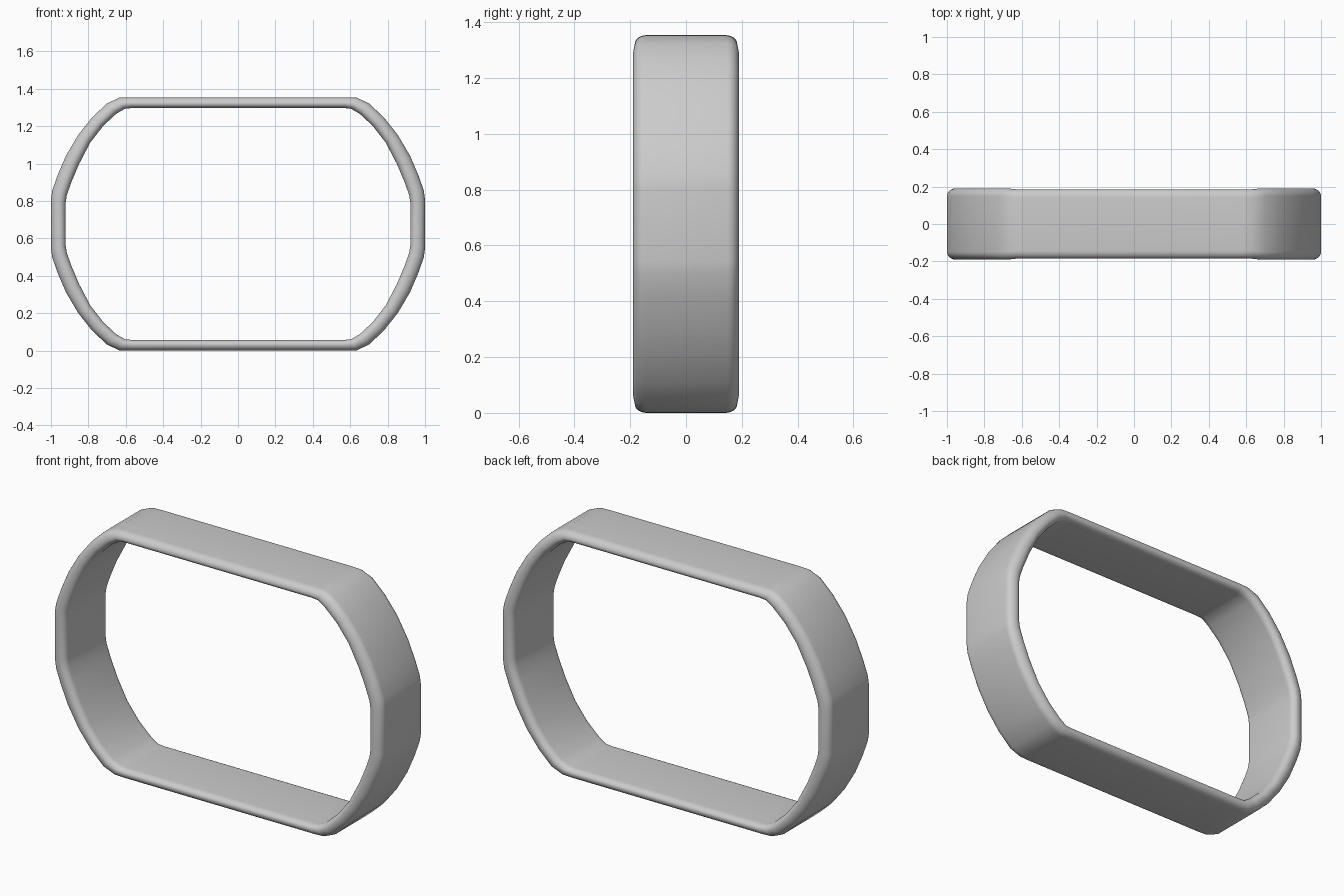
import bpy, bmesh, math
from mathutils import Vector

cube = bpy.data.objects.get("Cube")
if cube:
    bpy.data.objects.remove(cube, do_unlink=True)

MID_Z = 0.677

# One quadrant of the band: matching outer and inner outline points, from top bar to side
outer = [(0.58, 0.677), (0.635, 0.675), (0.70, 0.645), (0.78, 0.57), (0.855, 0.475),
         (0.92, 0.365), (0.965, 0.26), (0.993, 0.18), (1.0, 0.13)]
inner = [(0.565, 0.62), (0.605, 0.616), (0.65, 0.59), (0.72, 0.525), (0.79, 0.435),
         (0.85, 0.32), (0.89, 0.225), (0.915, 0.155), (0.922, 0.11)]


def full_loop(quarter):
    """Mirror a quadrant into a closed outline."""
    right = quarter + [(x, -z) for x, z in reversed(quarter)]
    return right + [(-x, -z) for x, z in right]


def rim_section(steps=6):
    """Rounded strip section: (depth through the wall 0..1, inset from the rim, side)."""
    half = []
    for i in range(steps + 1):
        a = math.pi / 2 * i / steps
        half.append((0.58 * (1 - math.sin(a)), 0.042 * (1 - math.cos(a))))
    outer_part = list(reversed(half))
    inner_part = []
    for i in range(1, steps + 1):
        a = math.pi / 2 * i / steps
        inner_part.append((0.58 + 0.42 * math.sin(a), 0.035 * (1 - math.cos(a))))
    front = [(t, inset, -1) for t, inset in outer_part + inner_part]
    return front + [(t, inset, 1) for t, inset, _ in reversed(front)]


# Band lofted around the outline
section = rim_section()
bm = bmesh.new()
rings = []
for (ox, oz), (ix, iz) in zip(full_loop(outer), full_loop(inner)):
    o, n = Vector((ox, 0, oz + MID_Z)), Vector((ix, 0, iz + MID_Z))
    half_depth = 0.184 if abs(ox) < 0.65 else 0.19
    ring = []
    for t, inset, side in section:
        p = o.lerp(n, t)
        p.y = side * (half_depth - inset)
        ring.append(bm.verts.new(p))
    rings.append(ring)
count = len(section)
for k, ring in enumerate(rings):
    following = rings[(k + 1) % len(rings)]
    for j in range(count):
        m = (j + 1) % count
        bm.faces.new((ring[j], ring[m], following[m], following[j]))
bmesh.ops.recalc_face_normals(bm, faces=bm.faces)
mesh = bpy.data.meshes.new("band")
bm.to_mesh(mesh)
bm.free()
band = bpy.data.objects.new("band", mesh)
bpy.context.collection.objects.link(band)

# Plain grey finish
grey = bpy.data.materials.new("light grey")
grey.use_nodes = True
colour = (0.6, 0.6, 0.6, 1)
grey.diffuse_color = colour
grey.node_tree.nodes["Principled BSDF"].inputs["Base Color"].default_value = colour
mesh.materials.append(grey)

bpy.ops.object.select_all(action="DESELECT")
band.select_set(True)
bpy.context.view_layer.objects.active = band
bpy.ops.object.shade_smooth_by_angle(angle=math.radians(35))
